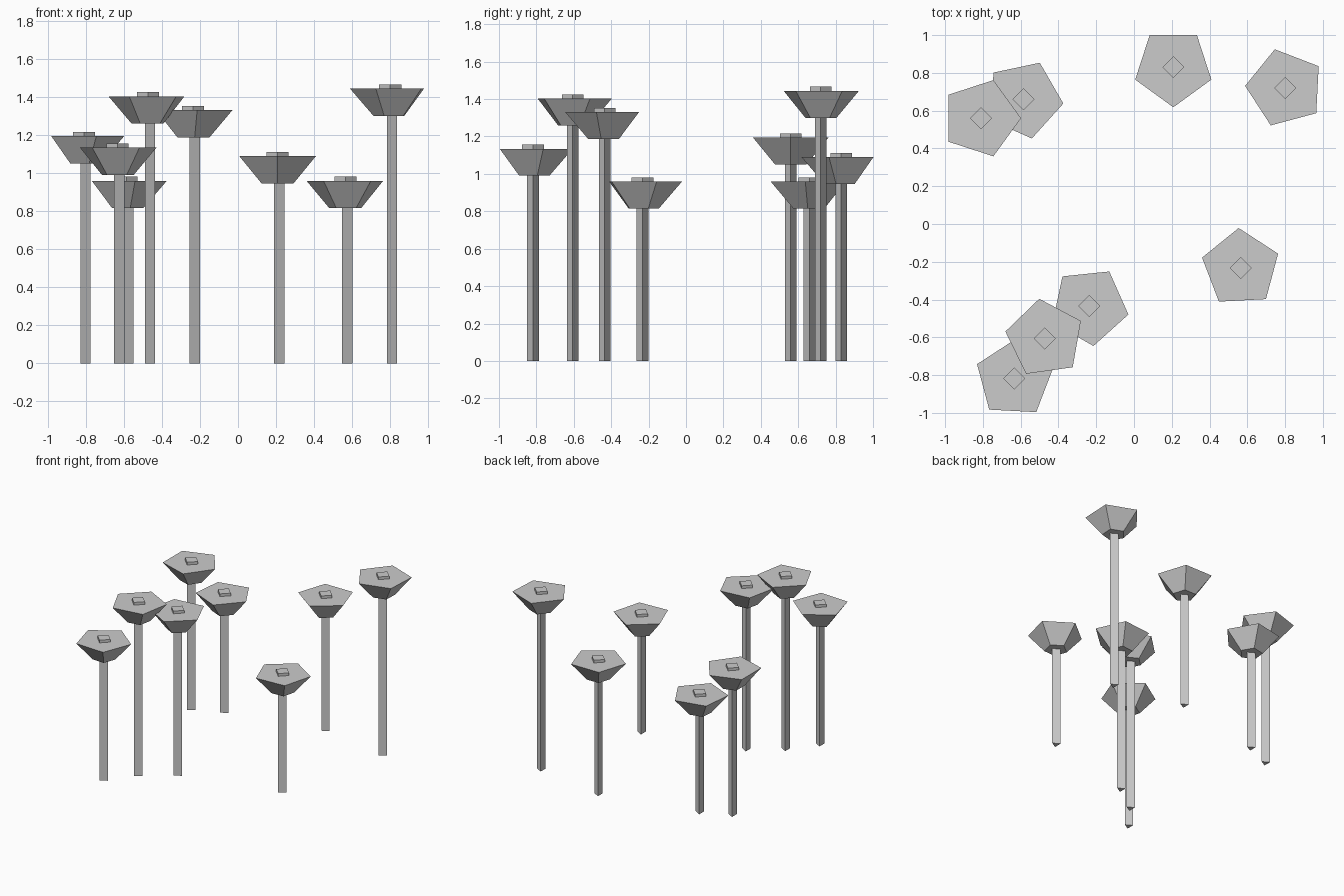
import bpy
import math

cube = bpy.data.objects.get("Cube")
if cube:
    bpy.data.objects.remove(cube, do_unlink=True)

# Single flat grey
grey = bpy.data.materials.new("plain_grey")
grey.use_nodes = True
colour = (0.6, 0.6, 0.6, 1)
grey.diffuse_color = colour
grey.node_tree.nodes["Principled BSDF"].inputs["Base Color"].default_value = colour


def frustum(name, sides, low_r, high_r, z0, z1, x, y, turn=0):
    """Flat-sided frustum whose first corner points along +x, turned in degrees."""
    verts = []
    for r, z in ((low_r, z0), (high_r, z1)):
        for i in range(sides):
            a = math.radians(turn) + math.tau * i / sides
            verts.append((r * math.cos(a), r * math.sin(a), z))
    faces = [tuple(reversed(range(sides))), tuple(range(sides, 2 * sides))]
    for i in range(sides):
        j = (i + 1) % sides
        faces.append((i, j, sides + j, sides + i))
    mesh = bpy.data.meshes.new(name)
    mesh.from_pydata(verts, [], faces)
    mesh.materials.append(grey)
    obj = bpy.data.objects.new(name, mesh)
    obj.location = (x, y, 0)
    bpy.context.collection.objects.link(obj)
    return obj


# Each mushroom: x, y, height of the cap's underside, turn of the cap
mushrooms = [
    (-0.81, 0.56, 1.05, 0),
    (-0.585, 0.66, 0.815, -6),
    (0.208, 0.83, 0.945, -18),
    (0.80, 0.72, 1.30, 33),
    (0.565, -0.233, 0.815, 21),
    (-0.237, -0.435, 1.186, -12),
    (-0.472, -0.606, 1.259, 26),
    (-0.633, -0.818, 0.99, 15),
]
CAP = 0.144
KNOB = 0.022

for n, (x, y, z, turn) in enumerate(mushrooms, 1):
    # Three-sided stem, flared five-sided cap, four-sided knob on top
    frustum(f"stem_{n}", 3, 0.036, 0.036, 0, z + 0.01, x, y)
    frustum(f"cap_{n}", 5, 0.088, 0.212, z, z + CAP, x, y, turn)
    frustum(f"knob_{n}", 4, 0.058, 0.058, z + CAP - 0.01, z + CAP + KNOB, x, y)
